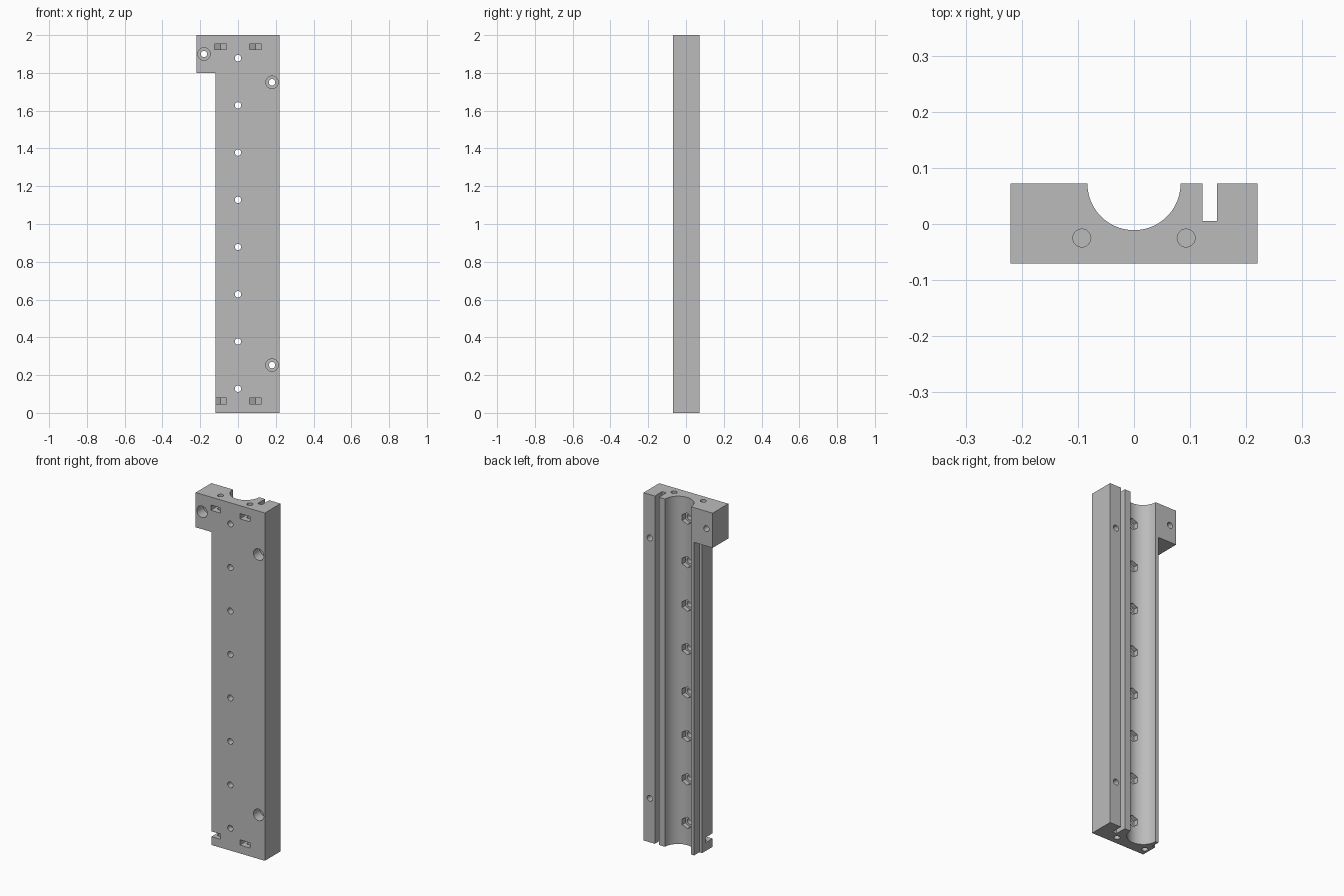
import bpy
import bmesh
from math import cos, sin, pi, radians
from mathutils import Matrix, Vector

if "Cube" in bpy.data.objects:
    bpy.data.objects.remove(bpy.data.objects["Cube"], do_unlink=True)

BACK, FRONT = 0.072, -0.07
grey = bpy.data.materials.new("plain grey")
grey.use_nodes = True
grey.diffuse_color = (0.5, 0.5, 0.5, 1)
grey.node_tree.nodes["Principled BSDF"].inputs["Base Color"].default_value = (0.5, 0.5, 0.5, 1)


def prism(name, points, length, matrix=Matrix()):
    """Extrude a closed 2D outline along its local z, then place it."""
    bm = bmesh.new()
    face = bm.faces.new([bm.verts.new((x, y, 0)) for x, y in points])
    top = bmesh.ops.extrude_face_region(bm, geom=[face])["geom"]
    verts = [v for v in top if isinstance(v, bmesh.types.BMVert)]
    bmesh.ops.translate(bm, verts=verts, vec=(0, 0, length))
    bmesh.ops.transform(bm, matrix=matrix, verts=bm.verts)
    bmesh.ops.recalc_face_normals(bm, faces=bm.faces)
    mesh = bpy.data.meshes.new(name)
    bm.to_mesh(mesh)
    bm.free()
    mesh.materials.append(grey)
    obj = bpy.data.objects.new(name, mesh)
    bpy.context.collection.objects.link(obj)
    return obj


def ring(radius, sides, start=0.0):
    return [(radius * cos(start + 2 * pi * i / sides),
             radius * sin(start + 2 * pi * i / sides)) for i in range(sides)]


def cut(cutter):
    """Subtract a cutter from the block and remove it."""
    mod = block.modifiers.new("cut", "BOOLEAN")
    mod.operation, mod.solver, mod.object = "DIFFERENCE", "EXACT", cutter
    bpy.context.view_layer.objects.active = block
    bpy.ops.object.modifier_apply(modifier=mod.name)
    bpy.data.objects.remove(cutter, do_unlink=True)


def cut_box(x0, x1, y0, y1, z0, z1):
    outline = [(x0, y0), (x1, y0), (x1, y1), (x0, y1)]
    cut(prism("cutter", outline, z1 - z0, Matrix.Translation((0, 0, z0))))


def cut_y(outline, x, z, y0, y1):
    """Cut an outline running front to back."""
    place = Matrix.Translation((x, y1, z)) @ Matrix.Rotation(radians(90), 4, "X")
    cut(prism("cutter", outline, y1 - y0, place))


# Block with a half-round channel and a narrow groove along its back
arc = [(0.083 * cos(pi + pi * i / 48), BACK + 0.083 * sin(pi + pi * i / 48))
       for i in range(49)]
outline = [(-0.22, FRONT), (-0.22, BACK)] + arc + [
    (0.122, BACK), (0.122, 0.005), (0.148, 0.005), (0.148, BACK),
    (0.22, BACK), (0.22, FRONT)]
block = prism("channel_block", outline, 2.0)
bpy.context.view_layer.objects.active = block
block.select_set(True)

# Narrow lower body below the tab, with a stepped rear corner
cut_box(-0.3, -0.12, -0.2, 0.2, -0.1, 1.8)
cut_box(-0.15, -0.102, 0.025, 0.2, -0.1, 1.8)

# Row of screw holes with hexagonal nut pockets in the channel
for i in range(8):
    z = 0.128 + 0.25 * i
    cut_y(ring(0.017, 24), 0, z, -0.2, 0.2)
    cut_y(ring(0.033, 6, pi / 6), 0, z, -0.035, 0.05)

# Counterbored mounting holes
for x, z in [(-0.18, 1.9), (0.18, 1.75), (0.18, 0.253)]:
    cut_y(ring(0.017, 24), x, z, -0.2, 0.2)
    cut_y(ring(0.033, 32), x, z, -0.2, -0.01)

# End screw holes and the nut slots that cross them from the front
slot = [(-0.031, -0.2), (0.031, -0.2), (0.031, -0.007), (0, 0.011), (-0.031, -0.007)]
for x in (-0.093, 0.093):
    for hole_z, slot_z in [(-0.02, 0.048), (1.86, 1.924)]:
        cut(prism("cutter", ring(0.016, 24), 0.16,
                  Matrix.Translation((x, -0.025, hole_z))))
        cut(prism("cutter", slot, 0.03, Matrix.Translation((x, 0, slot_z))))

bpy.context.view_layer.objects.active = block
block.select_set(True)
bpy.ops.object.shade_smooth_by_angle(angle=radians(25))
